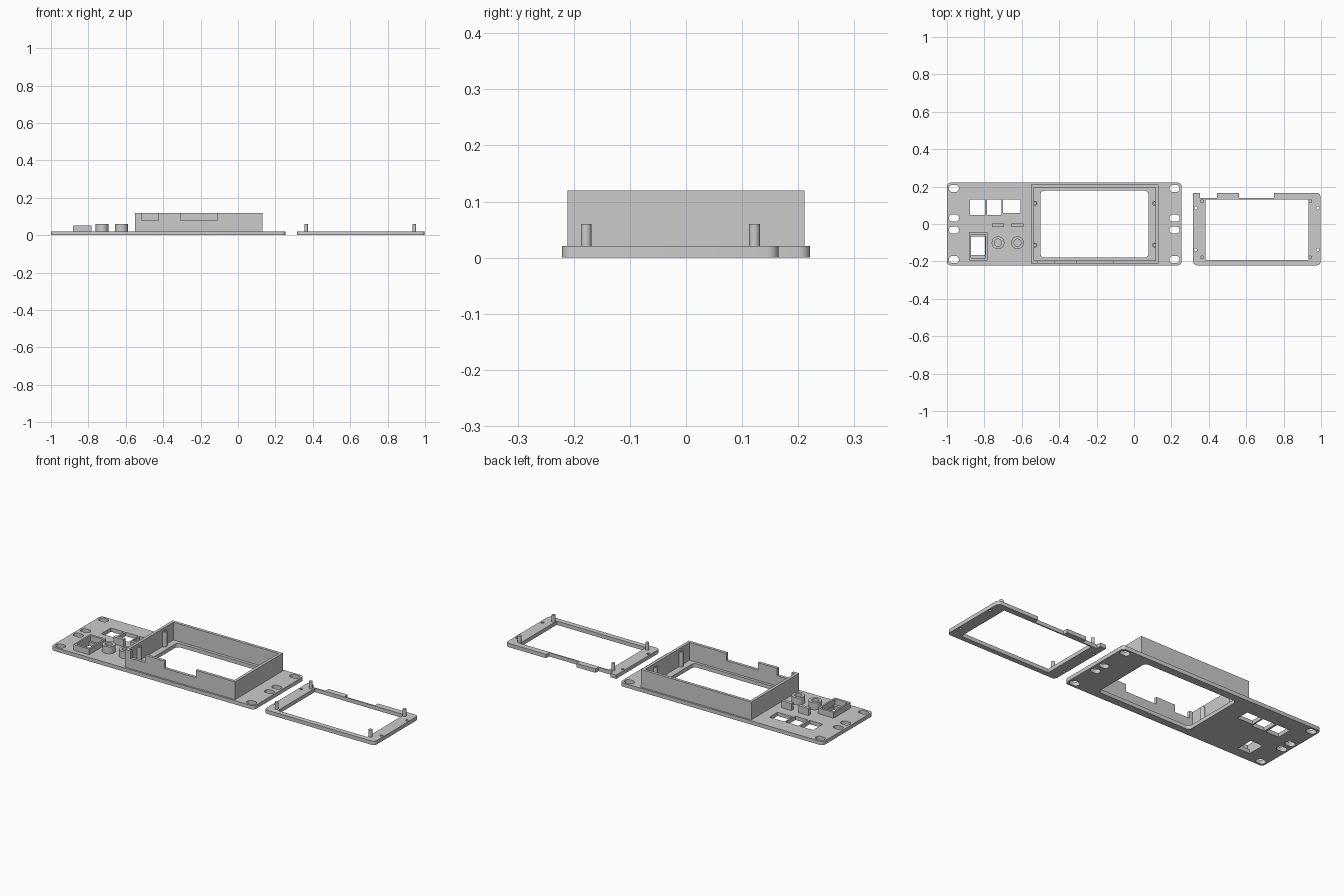
import bpy, math

if "Cube" in bpy.data.objects:
    bpy.data.objects.remove(bpy.data.objects["Cube"])

GREY = bpy.data.materials.new("plain grey")
GREY.diffuse_color = (0.6, 0.6, 0.6, 1)
GREY.use_nodes = True
GREY.node_tree.nodes["Principled BSDF"].inputs["Base Color"].default_value = GREY.diffuse_color


def rect(x0, x1, y0, y1, r=0.0, n=5):
    """Rectangle outline, optionally with rounded corners."""
    if r == 0:
        return [(x0, y0), (x1, y0), (x1, y1), (x0, y1)]
    pts = []
    for cx, cy, a in ((x1 - r, y1 - r, 0), (x0 + r, y1 - r, 90),
                      (x0 + r, y0 + r, 180), (x1 - r, y0 + r, 270)):
        for i in range(n + 1):
            t = math.radians(a + 90 * i / n)
            pts.append((cx + r * math.cos(t), cy + r * math.sin(t)))
    return pts


def circle(x, y, r, n=20):
    return [(x + r * math.cos(2 * math.pi * i / n),
             y + r * math.sin(2 * math.pi * i / n)) for i in range(n)]


def slab(name, loops, z0, z1):
    """Extrude an outline (first loop) with holes (other loops) from z0 to z1."""
    cu = bpy.data.curves.new(name, 'CURVE')
    cu.dimensions = '2D'
    cu.fill_mode = 'BOTH'
    cu.extrude = (z1 - z0) / 2
    for loop in loops:
        sp = cu.splines.new('POLY')
        sp.points.add(len(loop) - 1)
        for p, (x, y) in zip(sp.points, loop):
            p.co = (x, y, 0, 1)
        sp.use_cyclic_u = True
    tmp = bpy.data.objects.new(name + "_outline", cu)
    bpy.context.collection.objects.link(tmp)
    dg = bpy.context.evaluated_depsgraph_get()
    me = bpy.data.meshes.new_from_object(tmp.evaluated_get(dg))
    bpy.data.objects.remove(tmp)
    for v in me.vertices:
        v.co.z += (z0 + z1) / 2
    me.materials.clear()
    me.materials.append(GREY)
    ob = bpy.data.objects.new(name, me)
    bpy.context.collection.objects.link(ob)
    bpy.context.view_layer.objects.active = ob
    ob.select_set(True)
    bpy.ops.object.shade_smooth_by_angle(angle=math.radians(30))
    ob.select_set(False)
    return ob


T = 0.021   # plate thickness
TOP = 0.12  # height of the display box

# Front panel with mounting slots, square openings, switch opening and window
holes = [rect(x - 0.027, x + 0.027, y - 0.019, y + 0.019, 0.018)
         for x in (-0.963, 0.217) for y in (-0.19, -0.032, 0.032, 0.19)]
holes += [rect(-0.877, -0.797, 0.047, 0.132),
          rect(-0.786, -0.708, 0.047, 0.132),
          rect(-0.70, -0.607, 0.06, 0.132),
          rect(-0.872, -0.797, -0.165, -0.068),
          rect(-0.5, 0.077, -0.18, 0.178, 0.02)]
slab("front_panel", [rect(-1, 0.254, -0.221, 0.221, 0.02)] + holes, 0, T)

# Display box: back and side walls, then the notched front wall
X0, X1, Y, W = -0.551, 0.13, 0.211, 0.016
slab("box_walls", [[(X0, -Y), (X0 + W, -Y), (X0 + W, Y - W), (X1 - W, Y - W),
                    (X1 - W, -Y), (X1, -Y), (X1, Y), (X0, Y)]], T, TOP)
front = slab("box_front_wall", [[
    (X0 + W, T), (X1 - W, T), (X1 - W, TOP), (-0.113, TOP), (-0.113, 0.079),
    (-0.307, 0.079), (-0.307, TOP), (-0.425, TOP), (-0.425, 0.079),
    (-0.515, 0.079), (-0.515, TOP), (X0 + W, TOP)]], 0, W)
front.rotation_euler.x = math.pi / 2
front.location.y = -Y + W

# Screw posts inside the box
for x in (-0.53, 0.11):
    for y in (-0.113, 0.111):
        slab("box_screw_post", [circle(x, y, 0.013), circle(x, y, 0.006)], T, 0.105)

# Collar around the switch opening
slab("switch_collar", [rect(-0.881, -0.783, -0.194, -0.044),
                       rect(-0.872, -0.793, -0.181, -0.057)], T, 0.053)

# Hollow button collars and the small bars behind them
for x in (-0.727, -0.623):
    slab("button_collar", [circle(x, -0.1, 0.034, 32), circle(x, -0.1, 0.019, 24)], T, 0.06)
    slab("divider_bar", [rect(x - 0.031, x + 0.031, -0.015, 0.004)], T, 0.06)

# Separate retaining frame, with a stepped rear edge
corners = rect(0.316, 0.998, -0.221, 0.165, 0.02)
right_rear, left_front = corners[:6], corners[12:]
step = [(0.748, 0.165), (0.748, 0.139), (0.562, 0.139), (0.562, 0.165),
        (0.443, 0.165), (0.443, 0.139), (0.352, 0.139), (0.352, 0.165), (0.316, 0.165)]
frame_holes = [circle(x, y, 0.008, 12) for x in (0.33, 0.983) for y in (-0.138, 0.086)]
slab("retaining_frame", [right_rear + step + left_front,
                         rect(0.382, 0.933, -0.193, 0.132)] + frame_holes, 0, T)

# Locating pins on the retaining frame
for x in (0.364, 0.943):
    for y in (-0.178, 0.122):
        slab("locating_pin", [circle(x, y, 0.0095, 16)], T, 0.06)
